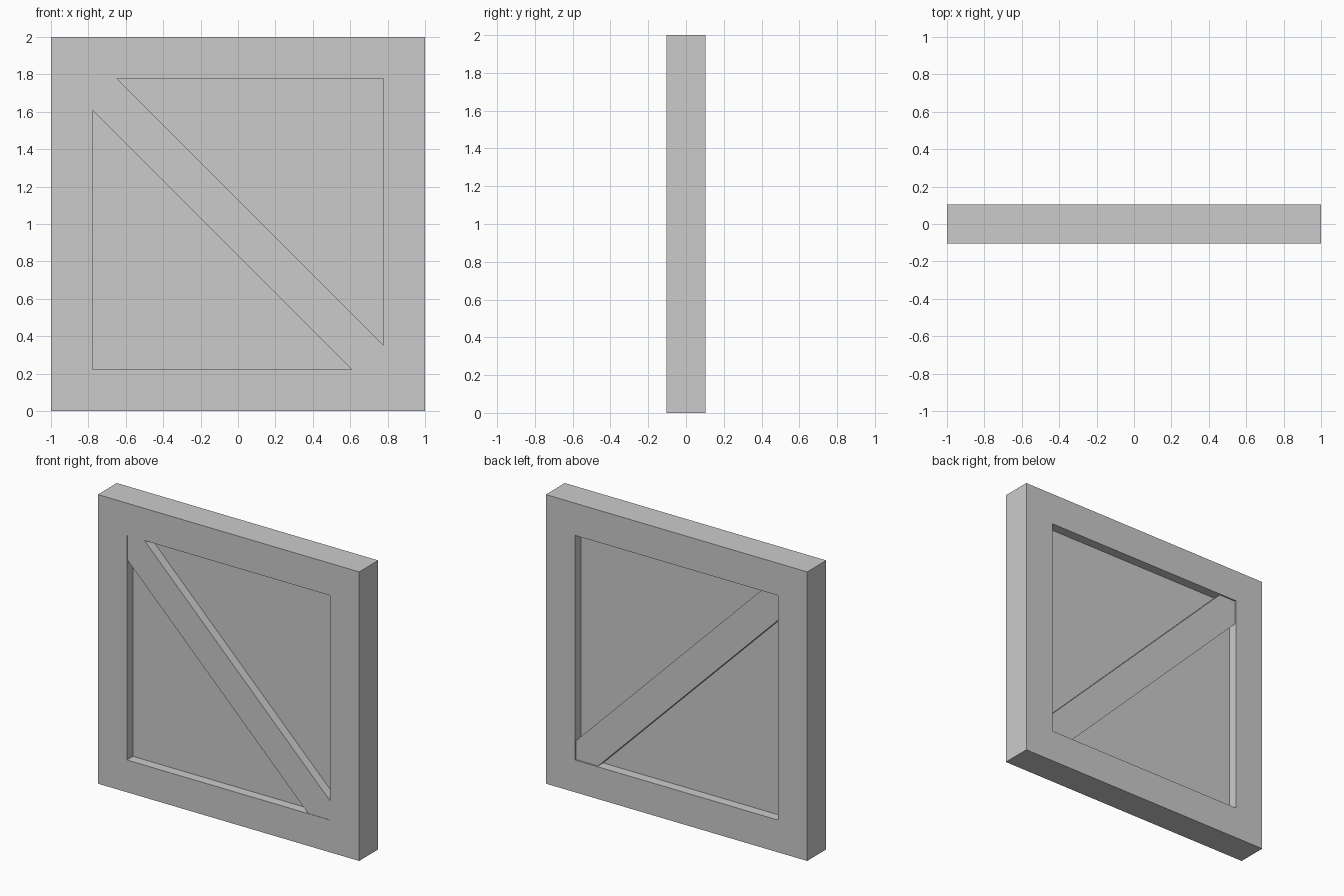
import bpy, bmesh

if "Cube" in bpy.data.objects:
    bpy.data.objects.remove(bpy.data.objects["Cube"])

HALF = 0.104      # half of the frame depth
INNER = 0.777     # half of the opening
MID = 1.0         # height of the centre


def make_object(name, bm):
    bmesh.ops.recalc_face_normals(bm, faces=bm.faces)
    mesh = bpy.data.meshes.new(name)
    bm.to_mesh(mesh)
    bm.free()
    obj = bpy.data.objects.new(name, mesh)
    bpy.context.collection.objects.link(obj)
    return obj


def prism(name, outline, y0, y1):
    """Extrude an (x, z) outline from y0 to y1."""
    bm = bmesh.new()
    face = bm.faces.new([bm.verts.new((x, y0, z)) for x, z in outline])
    ext = bmesh.ops.extrude_face_region(bm, geom=[face])
    moved = [v for v in ext["geom"] if isinstance(v, bmesh.types.BMVert)]
    bmesh.ops.translate(bm, verts=moved, vec=(0, y1 - y0, 0))
    return make_object(name, bm)


def square(r):
    return [(-r, MID - r), (r, MID - r), (r, MID + r), (-r, MID + r)]


# Square frame: a closed ring between the outer and inner squares
bm = bmesh.new()
loops = [[bm.verts.new((x, y, z)) for x, z in square(r)]
         for r, y in ((1, -HALF), (INNER, -HALF), (INNER, HALF), (1, HALF))]
for k in range(4):
    a, b = loops[k], loops[(k + 1) % 4]
    for i in range(4):
        j = (i + 1) % 4
        bm.faces.new((a[i], a[j], b[j], b[i]))
make_object("frame", bm)

# Thin panel recessed on both sides
prism("panel", square(INNER), -0.038, 0.038)

# Diagonal brace, upper left to lower right, set just below the frame faces
lo, hi = MID - INNER, MID + INNER
low_sum, high_sum = 0.83, 1.13    # x + z along the two long edges
prism("diagonal_brace", [
    (-INNER, low_sum + INNER), (low_sum - lo, lo), (INNER, lo),
    (INNER, high_sum - INNER), (high_sum - hi, hi), (-INNER, hi),
], -HALF + 0.003, HALF - 0.01)
